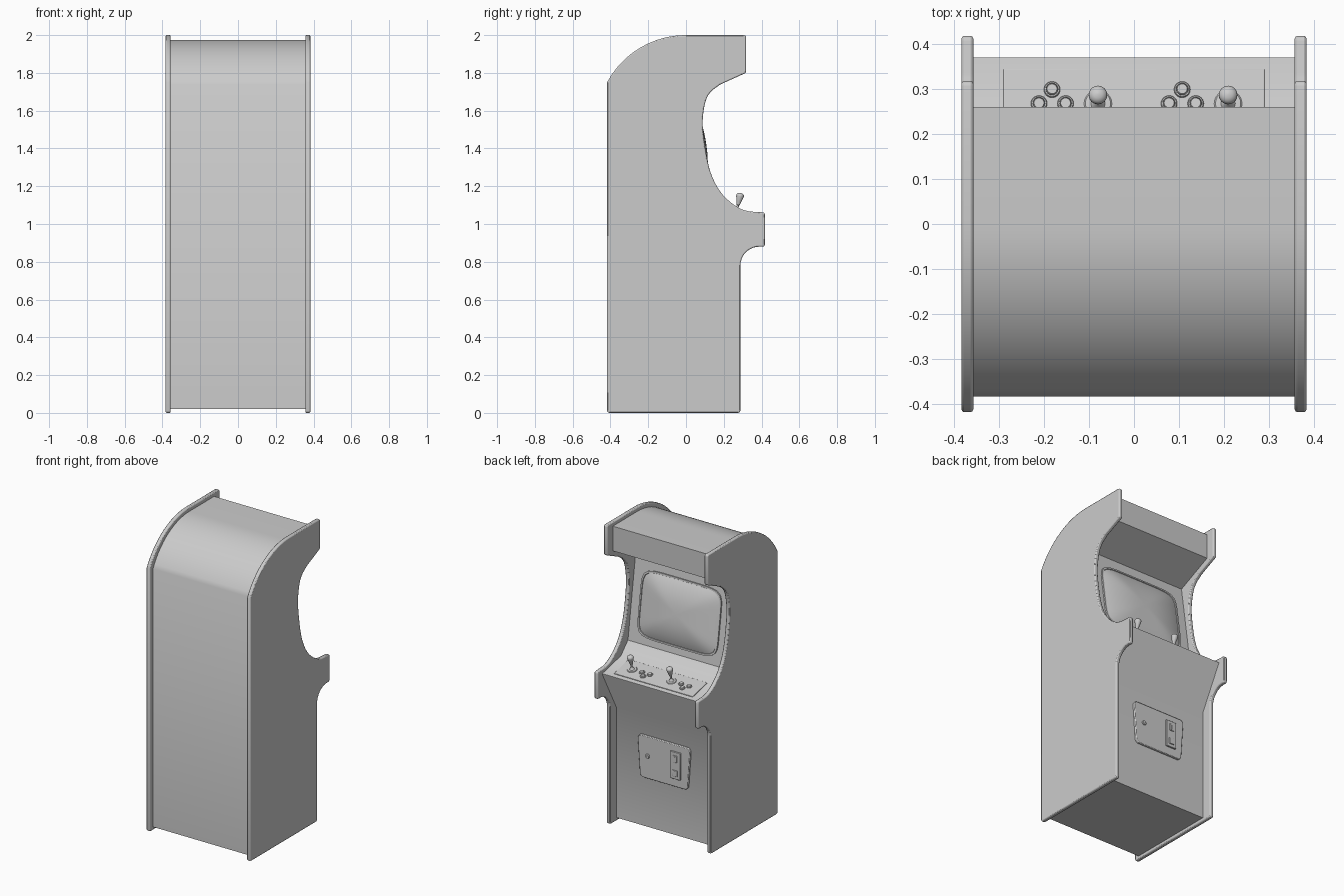
import bpy, bmesh, math
from mathutils import Matrix, Vector

if "Cube" in bpy.data.objects:
    bpy.data.objects.remove(bpy.data.objects["Cube"])


def loft(name, rings, matrix=Matrix(), bevel=0.0, segs=2):
    """Skin a stack of equal-length rings and cap both ends."""
    bm = bmesh.new()
    vs = [[bm.verts.new(matrix @ Vector(p)) for p in r] for r in rings]
    n = len(vs[0])
    for a, b in zip(vs, vs[1:]):
        for i in range(n):
            j = (i + 1) % n
            bm.faces.new((a[i], a[j], b[j], b[i]))
    bm.faces.new(vs[0][::-1])
    bm.faces.new(vs[-1])
    bmesh.ops.recalc_face_normals(bm, faces=bm.faces)
    me = bpy.data.meshes.new(name)
    bm.to_mesh(me)
    bm.free()
    ob = bpy.data.objects.new(name, me)
    bpy.context.collection.objects.link(ob)
    bpy.ops.object.select_all(action='DESELECT')
    ob.select_set(True)
    bpy.context.view_layer.objects.active = ob
    bpy.ops.object.shade_smooth_by_angle(angle=math.radians(35))
    if bevel:
        m = ob.modifiers.new("bevel", 'BEVEL')
        m.width, m.segments = bevel, segs
        m.limit_method, m.angle_limit = 'ANGLE', math.radians(35)
    return ob


def prism(name, profile, x0, x1, bevel=0.0):
    """Extrude a (y, z) profile along x."""
    return loft(name, [[(x, y, z) for y, z in profile] for x in (x0, x1)], bevel=bevel)


def lathe(name, profile, x, v, matrix, n=24):
    """Spin (radius, height) points around the normal of a plane."""
    ang = [2 * math.pi * i / n for i in range(n)]
    return loft(name, [[(x + r * math.cos(a), v + r * math.sin(a), h) for a in ang]
                       for r, h in profile], matrix)


def plate(name, pts, h, matrix, bevel=0.003, base=-0.004):
    """Flat raised plate with an (x, v) outline."""
    return loft(name, [[(x, v, k) for x, v in pts] for k in (base, h)], matrix, bevel)


def rect(cx, cv, w, h):
    return [(cx - w / 2, cv - h / 2), (cx + w / 2, cv - h / 2),
            (cx + w / 2, cv + h / 2), (cx - w / 2, cv + h / 2)]


def arc(cy, cz, r, a0, a1, n):
    out = []
    for i in range(n + 1):
        a = math.radians(a0 + (a1 - a0) * i / n)
        out.append((cy + r * math.cos(a), cz + r * math.sin(a)))
    return out


def spline(pts, n=4):
    """Catmull-Rom curve through 2D points."""
    p = [Vector(q) for q in pts]
    p = [2 * p[0] - p[1]] + p + [2 * p[-1] - p[-2]]
    out = []
    for i in range(1, len(p) - 2):
        a, b, c, d = p[i - 1:i + 3]
        for k in range(n):
            t = k / n
            out.append(tuple(0.5 * (2 * b + (c - a) * t + (2 * a - 5 * b + 4 * c - d) * t * t
                                    + (3 * b - a - 3 * c + d) * t ** 3)))
    return out + [tuple(pts[-1])]


def face_frame(cy, cz, uy, uz):
    """Local frame on a player-facing plane: Y runs up it, Z points out, X is -x."""
    u = Vector((0, uy, uz)).normalized()
    n = Vector((0, u.z, -u.y))
    m = Matrix((Vector((-1, 0, 0)), u, n)).transposed().to_4x4()
    m.translation = (0, cy, cz)
    return m


# Side panels with rounded edging and corners
hood = math.degrees(math.acos(-0.418 / 0.474))
side = (arc(-0.406, 0.012, 0.012, 180, 270, 3) + arc(0.276, 0.012, 0.012, 270, 360, 3)
        + arc(0.388, 0.78, 0.1, 180, 90, 8)
        + arc(0.406, 0.892, 0.012, 270, 360, 3) + arc(0.406, 1.05, 0.012, 0, 90, 3)
        + spline([(0.335, 1.066), (0.29, 1.08), (0.24, 1.112), (0.19, 1.16), (0.15, 1.225),
                  (0.122, 1.30), (0.102, 1.40), (0.088, 1.53), (0.100, 1.635), (0.127, 1.695),
                  (0.18, 1.738)])
        + arc(0.306, 1.808, 0.012, 300, 360, 2) + arc(0.306, 1.988, 0.012, 0, 90, 3)
        + arc(0, 1.526, 0.474, 90, hood, 16))
for s, label in ((1, "right"), (-1, "left")):
    prism(label + "_side_panel", side, s * 0.357, s * 0.383, bevel=0.006)

# Inset cabinet body: base, control shelf, screen surround, marquee, curved roof
R = 0.4288
roof = math.degrees(math.acos(-0.383 / R))
body = ([(-0.383, 0.02), (0.22, 0.02), (0.22, 0.75), (0.37, 0.92 + 0.11), (0.37, 1.035),
         (0.175, 1.079), (0.10, 1.155), (0.02, 1.70), (0.26, 1.81), (0.26, 1.974)]
        + arc(0, 1.974 - R, R, 90, roof, 16))
prism("cabinet_body", body, -0.358, 0.358)

# Screen frame and bulging tube
screen = face_frame(0.0618, 1.415, -0.08, 0.545)


def tube_ring(off, h, t=1.0, n=64):
    pts = []
    for i in range(n):
        a = 2 * math.pi * (i + 0.5) / n
        c, s = math.cos(a), math.sin(a)
        k = (abs(c) ** 7 + abs(s) ** 7) ** (-1 / 7)
        pts.append(((0.295 - off) * t * c * k, (0.218 - off) * t * s * k, h))
    return pts


loft("screen_frame", [tube_ring(0, -0.004), tube_ring(0, 0.010),
                      tube_ring(0.010, 0.010), tube_ring(0.012, 0.004)], screen)
loft("screen_tube", [tube_ring(0.012, 0.0)]
     + [tube_ring(0.012, 0.006 + 0.04 * (1 - t ** 2.5), t)
        for t in (1, 0.97, 0.92, 0.85, 0.75, 0.6, 0.45, 0.3, 0.15, 0.03)], screen)

# Control plate, two joysticks and six buttons
deck = face_frame(0.266, 1.0585, -0.195, 0.044)
plate("control_plate", rect(0, 0, 0.58, 0.158), 0.004, deck, 0.002)
stick = [(0.006, 0.0), (0.006, 0.042), (0.009, 0.044), (0.014, 0.065), (0.0205, 0.090),
         (0.0205, 0.096), (0.017, 0.103), (0.010, 0.107), (0.002, 0.109)]
collar = [(0.031, 0.0), (0.031, 0.005), (0.028, 0.008), (0.016, 0.009), (0.009, 0.018), (0.006, 0.024)]
button = [(0.018, 0.0), (0.018, 0.008), (0.0165, 0.010), (0.014, 0.010), (0.0135, 0.007),
          (0.0130, 0.007), (0.0125, 0.012), (0.011, 0.014)]
for i, x in enumerate((-0.08, 0.209)):
    lathe(f"joystick_collar_{i}", collar, -x, 0, deck)
    lathe(f"joystick_{i}", stick, -x, 0, deck)
    for j, (dx, v) in enumerate(((-0.131, 0.0), (-0.102, -0.032), (-0.072, 0.0))):
        lathe(f"button_{i}_{j}", button, -(x + dx), v, deck)

# Coin door with lock, slot panel, slots and return
front = face_frame(0.22, 0.488, 0, 1)
door = [(-0.160, -0.14), (0.160, -0.14), (0.176, -0.125), (0.193, 0.120),
        (0.178, 0.14), (-0.178, 0.14), (-0.193, 0.120), (-0.176, -0.125)]
plate("coin_door", door, 0.014, front, 0.004)
lathe("door_lock", [(0.015, 0.0), (0.015, 0.018), (0.012, 0.022), (0.004, 0.022), (0.003, 0.020)],
      -0.118, 0.01, front)
plate("coin_slot_panel", rect(0.09, 0.005, 0.075, 0.18), 0.024, front)
plate("coin_slot_bezel", rect(0.09, 0.05, 0.032, 0.045), 0.029, front, 0.002)
plate("coin_slot", rect(0.09, 0.05, 0.006, 0.03), 0.031, front, 0)
plate("coin_return", rect(0.09, -0.045, 0.036, 0.04), 0.030, front, 0.002)
